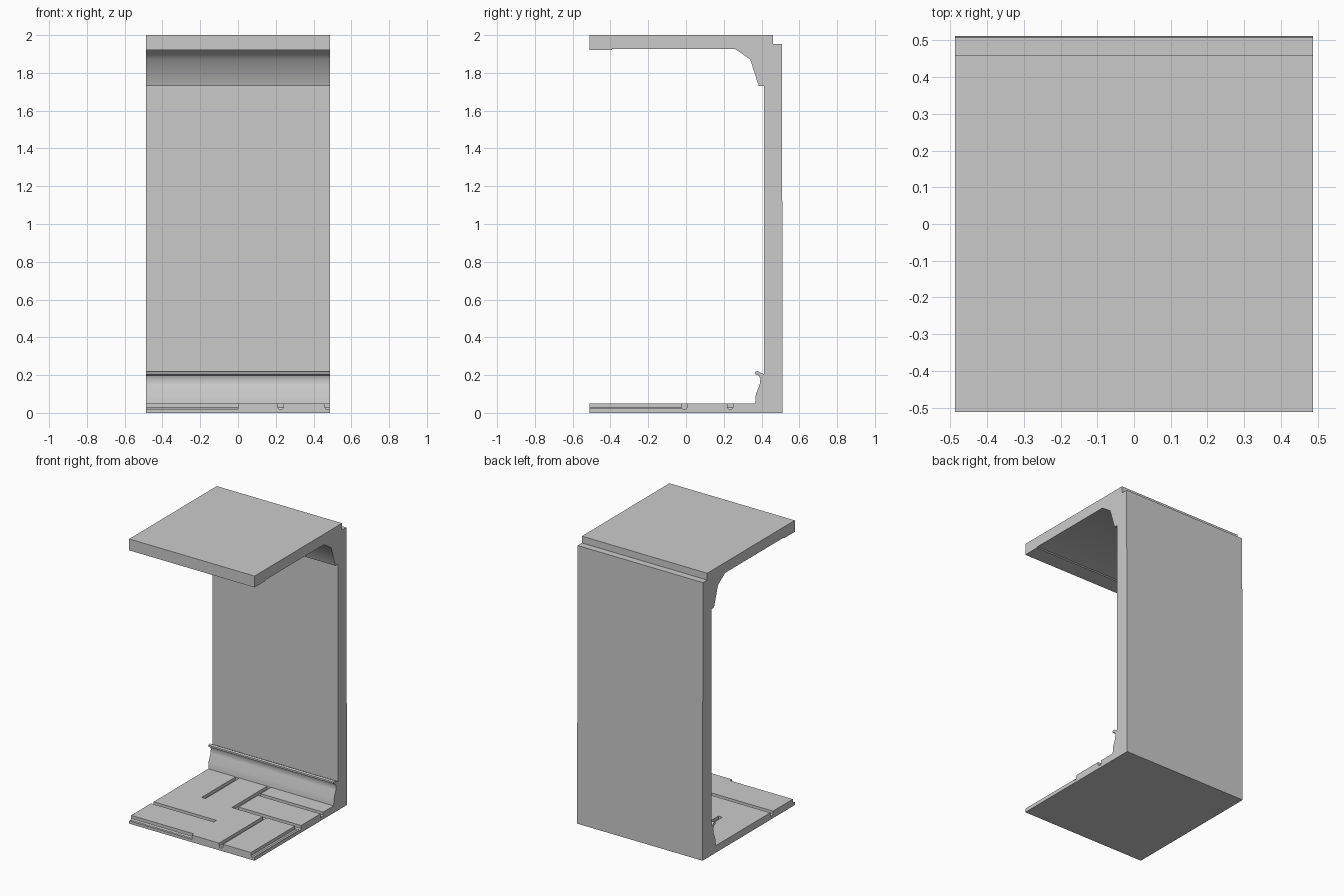
import bpy, bmesh, math
from mathutils import Vector

if "Cube" in bpy.data.objects:
    bpy.data.objects.remove(bpy.data.objects["Cube"])

HX, HY = 0.487, 0.512


def extrude(name, profile, start, end):
    """Sweep a (sideways, up) profile in a straight line from start to end."""
    start, end = Vector((*start, 0)), Vector((*end, 0))
    d = (end - start).normalized()
    side = Vector((-d.y, d.x, 0))
    bm = bmesh.new()
    verts = [bm.verts.new(start + side * u + Vector((0, 0, z))) for u, z in profile]
    face = bm.faces.new(verts)
    new = bmesh.ops.extrude_face_region(bm, geom=[face])["geom"]
    bmesh.ops.translate(bm, vec=end - start,
                        verts=[v for v in new if isinstance(v, bmesh.types.BMVert)])
    bmesh.ops.recalc_face_normals(bm, faces=bm.faces)
    mesh = bpy.data.meshes.new(name)
    bm.to_mesh(mesh)
    bm.free()
    obj = bpy.data.objects.new(name, mesh)
    bpy.context.collection.objects.link(obj)
    return obj


# Room section: floor, baseboard with rail, wall, cove and ceiling
section = [
    (-HY, 0), (HY, 0), (HY, 0.65), (0.507, 1.62), (0.507, 1.952), (0.46, 1.952), (0.46, 2),
    (-HY, 2), (-HY, 1.92), (-0.395, 1.92), (-0.39, 1.926),
    (0.26, 1.926), (0.34, 1.872), (0.385, 1.73), (0.412, 1.73),
    (0.412, 0.205), (0.395, 0.212), (0.38, 0.222), (0.366, 0.217), (0.366, 0.205),
    (0.385, 0.198), (0.394, 0.18), (0.39, 0.15), (0.37, 0.10), (0.366, 0.05),
    (-HY, 0.05),
]
room = extrude("room_section", section, (-HX, 0), (HX, 0))

# Floor panel grooves: start and end points on the floor
groove_profile = [(-0.015, 0.09), (-0.015, 0.028), (-0.008, 0.02),
                  (0.008, 0.02), (0.015, 0.028), (0.015, 0.09)]
grooves = [
    ((-0.6, -0.255), (0.0, -0.255)),
    ((-0.26, -0.01), (-0.26, 0.364)),
    ((-0.015, -0.024), (-0.015, 0.364)),
    ((-0.03, -0.01), (0.6, -0.01)),
    ((-0.015, 0.235), (0.6, 0.235)),
    ((0.226, -0.6), (0.226, -0.011)),
    ((-0.6, -0.505), (0.0, -0.505)),
    ((0.474, -0.6), (0.474, -0.012)),
]
cutters = []
for i, (a, b) in enumerate(grooves):
    cutter = extrude(f"groove_cutter_{i}", groove_profile, a, b)
    cutter.hide_render = True
    cutters.append(cutter)
    mod = room.modifiers.new(f"groove_{i}", "BOOLEAN")
    mod.operation, mod.solver, mod.object = "DIFFERENCE", "EXACT", cutter

bpy.context.view_layer.objects.active = room
room.select_set(True)
for mod in list(room.modifiers):
    bpy.ops.object.modifier_apply(modifier=mod.name)
for cutter in cutters:
    bpy.data.objects.remove(cutter)

# Soften the cove and baseboard curves, keep panel edges sharp
bpy.ops.object.shade_smooth_by_angle(angle=math.radians(40))
